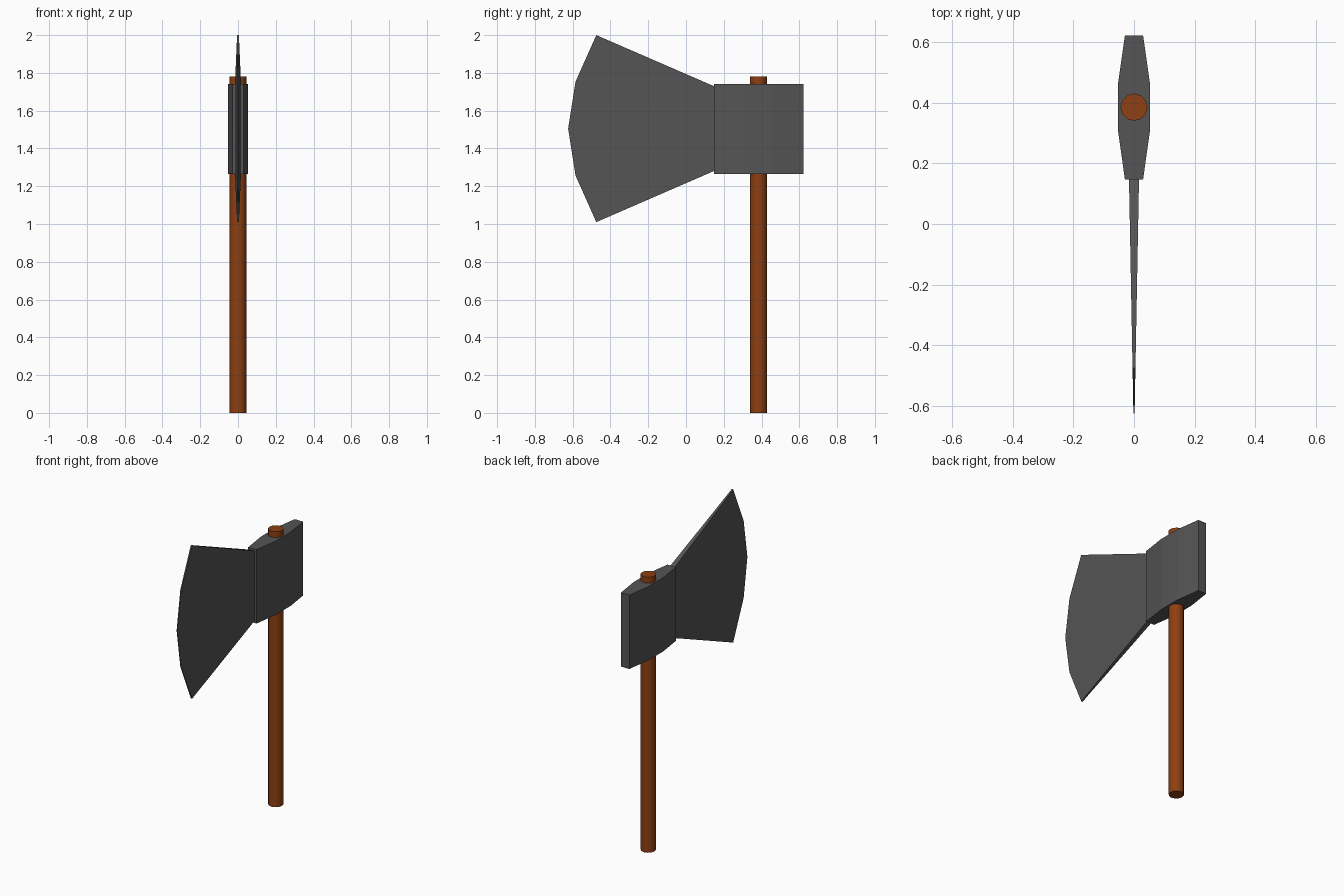
import bpy, bmesh, math
from mathutils import Vector

if "Cube" in bpy.data.objects:
    bpy.data.objects.remove(bpy.data.objects["Cube"])


def material(name, rgb):
    m = bpy.data.materials.new(name)
    m.diffuse_color = (*rgb, 1)
    m.use_nodes = True
    m.node_tree.nodes["Principled BSDF"].inputs["Base Color"].default_value = m.diffuse_color
    return m


steel = material("dark steel", (0.09, 0.09, 0.09))
wood = material("brown wood", (0.27, 0.05, 0.006))


def add_object(name, bm, mat):
    bmesh.ops.recalc_face_normals(bm, faces=bm.faces)
    me = bpy.data.meshes.new(name)
    bm.to_mesh(me)
    bm.free()
    me.materials.append(mat)
    ob = bpy.data.objects.new(name, me)
    bpy.context.collection.objects.link(ob)
    return ob


def extrude_profile(name, points, offset, mat):
    """Closed prism from a flat outline."""
    bm = bmesh.new()
    face = bm.faces.new([bm.verts.new(p) for p in points])
    result = bmesh.ops.extrude_face_region(bm, geom=[face])
    top = [v for v in result["geom"] if isinstance(v, bmesh.types.BMVert)]
    bmesh.ops.translate(bm, verts=top, vec=Vector(offset))
    return add_object(name, bm, mat)


HANDLE_Y = 0.385

# Handle: straight round shaft poking out above the head
bpy.ops.mesh.primitive_cylinder_add(vertices=12, radius=0.045, depth=1.78,
                                    location=(0, HANDLE_Y, 0.89))
handle = bpy.context.object
handle.name = "handle"
handle.data.materials.append(wood)
bpy.ops.object.shade_smooth_by_angle(angle=math.radians(35))

# Head: eight-sided block, widest around the handle
half = [(0.03, 0.147), (0.053, 0.31), (0.053, 0.46), (0.03, 0.622)]
outline = half + [(-x, y) for x, y in reversed(half)]
extrude_profile("axe_head", [(x, y, 1.265) for x, y in outline],
                (0, 0, 0.477), steel)

# Blade: flared outline, thinned linearly from the head to the cutting edge
ROOT_Y, EDGE_Y = 0.147, -0.624
side = [(ROOT_Y, 1.28), (-0.475, 1.01), (-0.585, 1.257), (EDGE_Y, 1.505),
        (-0.585, 1.753), (-0.475, 2.0), (ROOT_Y, 1.73)]
blade = extrude_profile("blade", [(-1, y, z) for y, z in side], (2, 0, 0), steel)
for v in blade.data.vertices:
    t = (v.co.y - EDGE_Y) / (ROOT_Y - EDGE_Y)
    v.co.x *= 0.002 + 0.0145 * t
